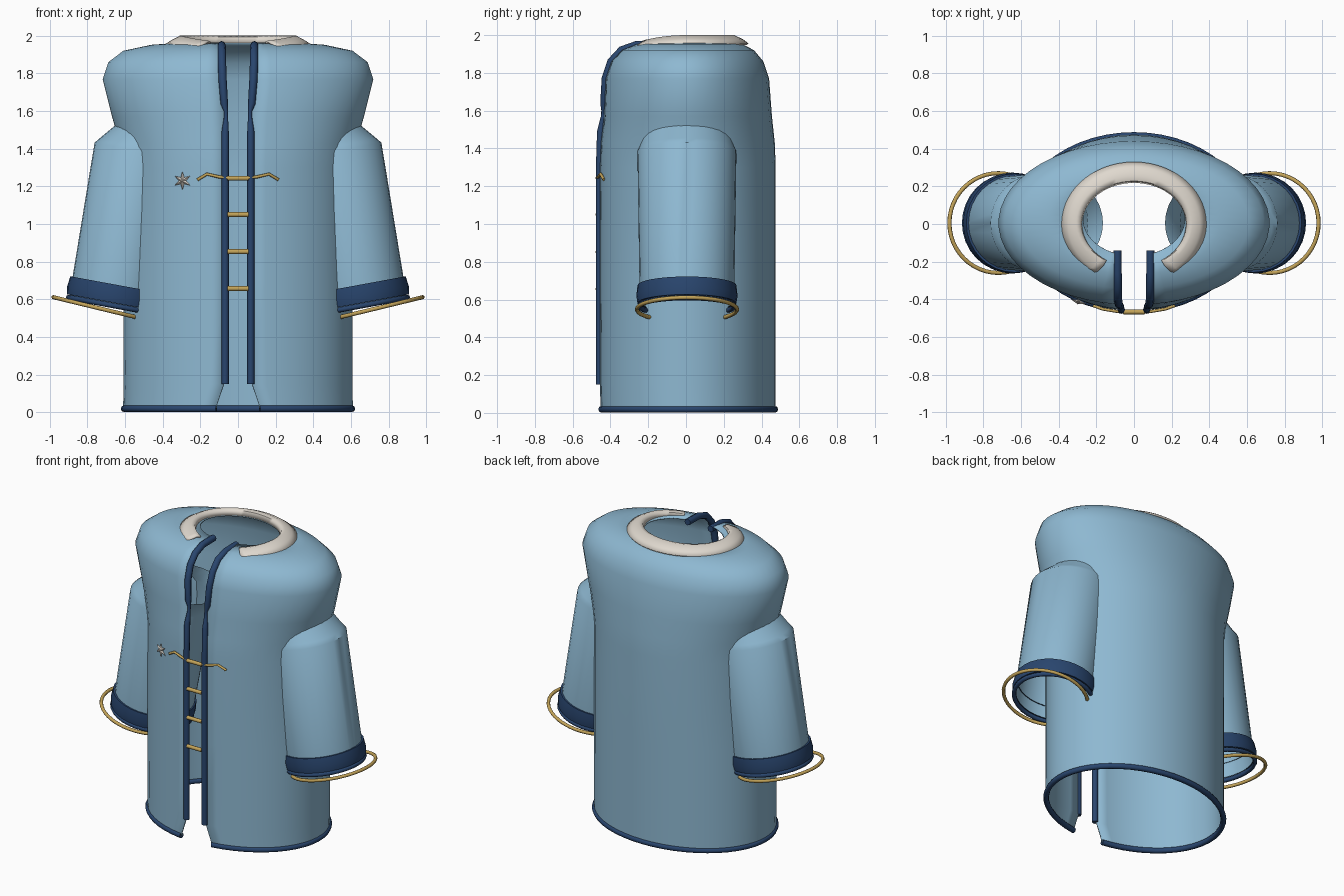
import bpy, bmesh
from math import sin, cos, pi, asin, radians
from mathutils import Vector

if "Cube" in bpy.data.objects:
    bpy.data.objects.remove(bpy.data.objects["Cube"])


def material(name, rgb):
    m = bpy.data.materials.new(name)
    m.use_nodes = True
    m.diffuse_color = (*rgb, 1)
    bsdf = m.node_tree.nodes["Principled BSDF"]
    bsdf.inputs["Base Color"].default_value = (*rgb, 1)
    bsdf.inputs["Roughness"].default_value = 0.7
    return m


BLUE = material("light blue cloth", (0.27, 0.48, 0.64))
NAVY = material("navy trim", (0.022, 0.06, 0.155))
CREAM = material("cream", (0.74, 0.69, 0.62))
GOLD = material("gold", (0.55, 0.37, 0.10))


def finish(ob, angle=40):
    bpy.ops.object.select_all(action="DESELECT")
    ob.select_set(True)
    bpy.context.view_layer.objects.active = ob
    if ob.type == "CURVE":
        bpy.ops.object.convert(target="MESH")
        ob = bpy.context.object
    bpy.ops.object.shade_smooth_by_angle(angle=radians(angle))
    return ob


def loft(name, rings, mat, closed=False, thickness=0.0, angle=40):
    """Skin a list of point rings, optionally closing each ring."""
    bm = bmesh.new()
    rows = [[bm.verts.new(p) for p in ring] for ring in rings]
    n = len(rows[0])
    for a, b in zip(rows, rows[1:]):
        for i in range(n if closed else n - 1):
            j = (i + 1) % n
            bm.faces.new((a[i], a[j], b[j], b[i]))
    me = bpy.data.meshes.new(name)
    bm.to_mesh(me)
    bm.free()
    me.materials.append(mat)
    ob = bpy.data.objects.new(name, me)
    bpy.context.collection.objects.link(ob)
    if thickness:
        mod = ob.modifiers.new("thickness", "SOLIDIFY")
        mod.thickness = thickness
    return finish(ob, angle)


def tube(name, points, radius, mat, scales=None, cyclic=False):
    """Round cord along a path."""
    cu = bpy.data.curves.new(name, "CURVE")
    cu.dimensions = "3D"
    cu.bevel_depth = radius
    cu.bevel_resolution = 2
    cu.use_fill_caps = True
    sp = cu.splines.new("POLY")
    sp.points.add(len(points) - 1)
    for i, p in enumerate(points):
        sp.points[i].co = (*p, 1)
        sp.points[i].radius = scales[i] if scales else 1
    sp.use_cyclic_u = cyclic
    cu.materials.append(mat)
    ob = bpy.data.objects.new(name, cu)
    bpy.context.collection.objects.link(ob)
    return finish(ob, 60)


# Coat body: open elliptical rings (half width, front y, back y, z, half gap)
profile = [
    (.61, -.46, .475, .02, .115), (.61, -.46, .475, .04, .112), (.61, -.46, .475, .15, .075),
    (.61, -.46, .475, .7, .07), (.61, -.46, .475, 1.3, .07), (.63, -.455, .47, 1.43, .07),
    (.67, -.437, .455, 1.57, .07), (.72, -.43, .44, 1.77, .085), (.69, -.40, .41, 1.86, .085),
    (.61, -.345, .36, 1.92, .085), (.46, -.27, .30, 1.952, .085), (.27, -.17, .22, 1.965, .085)]


def body_ring(rx, front, back, z, gap, n=48):
    cy, ry, a0 = (front + back) / 2, (back - front) / 2, asin(gap / rx)
    angles = [a0 + (2 * pi - 2 * a0) * i / n for i in range(n + 1)]
    return [Vector((rx * sin(a), cy - ry * cos(a), z)) for a in angles]


loft("coat_body", [body_ring(*p) for p in profile], BLUE, thickness=0.01, angle=50)
tube("hem_trim", body_ring(.605, -.455, .47, .019, .115), .018, NAVY)

# Collar: open band, lower at the front tips
collar = []
for rx, ry, lift, spread in [(.385, .33, .0, 37), (.35, .30, .022, 33), (.31, .255, .043, 31),
                             (.285, .228, .037, 31), (.275, .218, .005, 31)]:
    a0 = radians(spread)
    ring = []
    for i in range(49):
        a = a0 + (2 * pi - 2 * a0) * i / 48
        drop = .035 * max(0, cos(a)) ** 2
        ring.append(Vector((rx * sin(a), -ry * cos(a), 1.957 + lift - drop)))
    collar.append(ring)
loft("collar", collar, CREAM, thickness=0.012, angle=60)

# Sleeve frame: tilted outward in the xz plane
ACROSS = Vector((.98, 0, .18))
SIDE = Vector((0, 1, 0))


def sleeve_ring(s, x, z, r, ry=None, across=ACROSS, n=32):
    pts = []
    for i in range(n):
        a = 2 * pi * i / n
        p = Vector((x, .005, z)) + across * (r * cos(a)) + SIDE * ((ry or r) * sin(a))
        pts.append(Vector((p.x * s, p.y, p.z)))
    return pts


for s, side in ((1, "left"), (-1, "right")):
    # Sleeve with its shoulder end running into the body
    loft(side + "_sleeve",
         [sleeve_ring(s, .65, .575, .25), sleeve_ring(s, .505, 1.385, .262),
          sleeve_ring(s, .49, 1.41, .25), sleeve_ring(s, .40, 1.495, .24)],
         BLUE, closed=True)
    # Cuff band with rolled lower edge
    loft(side + "_cuff",
         [sleeve_ring(s, .634, .675, .245), sleeve_ring(s, .634, .675, .262),
          sleeve_ring(s, .645, .62, .268), sleeve_ring(s, .652, .58, .262),
          sleeve_ring(s, .652, .58, .24)],
         NAVY, closed=True)
    tube(side + "_cuff_edge", sleeve_ring(s, .655, .565, .25), .014, NAVY, cyclic=True)
    # Loose ring around the wrist
    tube(side + "_wrist_ring",
         sleeve_ring(s, .72, .548, .268, .265, Vector((.972, 0, .235)), 48),
         .011, GOLD, cyclic=True)
    # Front edge trim: lower cord, pinched waist, thicker upper cord
    path = [(.068, -.458, .15), (.068, -.458, 1.3), (.068, -.452, 1.49), (.066, -.447, 1.52),
            (.064, -.44, 1.57), (.064, -.437, 1.6), (.073, -.434, 1.64), (.082, -.425, 1.77),
            (.085, -.395, 1.86), (.085, -.34, 1.92), (.087, -.26, 1.948), (.087, -.14, 1.95)]
    scales = [1, 1, 1, .85, .55, .6, 1.05, 1.15, 1.15, 1.15, 1.15, 1.15]
    tube(side + "_front_trim", [(s * x, y, z) for x, y, z in path], .019, NAVY, scales)
    # Curved arm of the top clasp
    arm = [(.05, -.47, 1.245), (.10, -.463, 1.25), (.165, -.452, 1.265), (.215, -.435, 1.235)]
    tube(side + "_clasp_arm", [(s * x, y, z) for x, y, z in arm], .008, GOLD)

# Clasp bars across the opening
for i, z in enumerate((1.243, 1.05, .853, .657)):
    tube("clasp_bar_%d" % (i + 1), [(-.055, -.467, z), (.055, -.467, z)], .013, GOLD)

# Six-pointed star pin on the right breast
bm = bmesh.new()
centre = Vector((-.295, -.412, 1.23))
turn = Vector((cos(.3), -sin(.3), 0))
out = Vector((-sin(.3), -cos(.3), 0))
rim = []
for i in range(12):
    r, a = (.05 if i % 2 == 0 else .02), pi / 2 + i * pi / 6
    rim.append(bm.verts.new(centre + turn * (r * cos(a)) + Vector((0, 0, r * sin(a)))))
tips = [bm.verts.new(centre + out * d) for d in (.015, -.01)]
for i in range(12):
    for tip in tips:
        bm.faces.new((rim[i], rim[(i + 1) % 12], tip))
bmesh.ops.recalc_face_normals(bm, faces=bm.faces)
me = bpy.data.meshes.new("star_pin")
bm.to_mesh(me)
bm.free()
me.materials.append(CREAM)
bpy.context.collection.objects.link(bpy.data.objects.new("star_pin", me))
